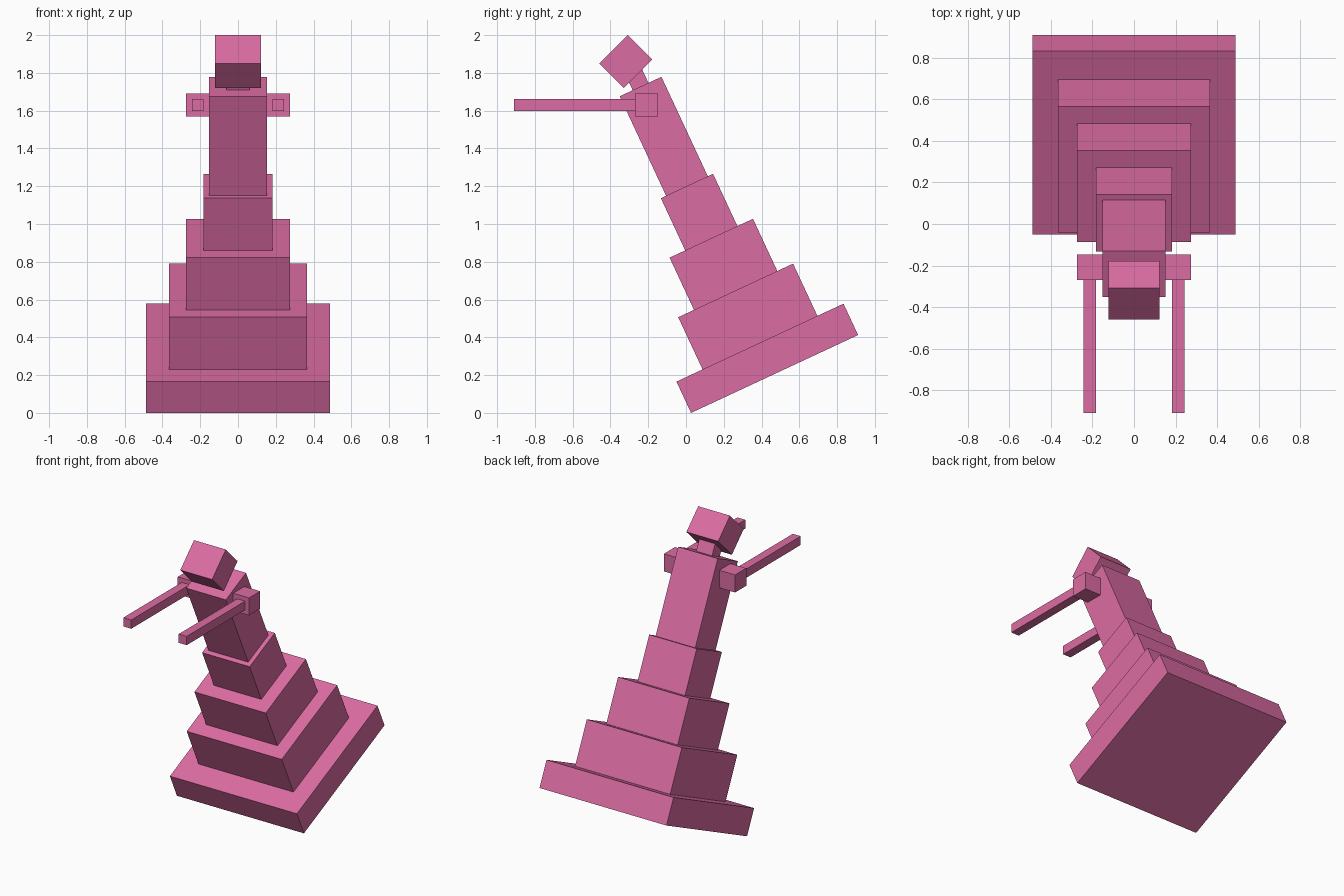
import bpy, math
from mathutils import Vector, Matrix

if "Cube" in bpy.data.objects:
    bpy.data.objects.remove(bpy.data.objects["Cube"])

pink = bpy.data.materials.new("pink")
pink.diffuse_color = (0.71, 0.15, 0.36, 1)
pink.use_nodes = True
pink.node_tree.nodes["Principled BSDF"].inputs["Base Color"].default_value = pink.diffuse_color

TILT = math.radians(25)
LEAN = Matrix.Translation((0, 0.469, 0.206)) @ Matrix.Rotation(TILT, 4, 'X')


def box(name, size, matrix):
    bpy.ops.mesh.primitive_cube_add(size=1)
    ob = bpy.context.object
    ob.name = name
    ob.data.transform(Matrix.Diagonal((*size, 1)))
    ob.matrix_world = matrix
    ob.data.materials.append(pink)
    return ob


def leaning(name, width, depth, low, high):
    """Box stacked along the leaning axis between two heights."""
    box(name, (width, depth, high - low),
        LEAN @ Matrix.Translation((0, 0, (low + high) / 2)))


# Stepped skirt, torso and neck, all along the leaning axis
leaning("base", 0.976, 0.976, 0, 0.183)
leaning("skirt_lower", 0.73, 0.671, 0.183, 0.488)
leaning("skirt_middle", 0.548, 0.487, 0.488, 0.793)
leaning("skirt_upper", 0.365, 0.305, 0.793, 1.098)
leaning("torso", 0.305, 0.244, 1.098, 1.679)
leaning("neck", 0.122, 0.092, 1.679, 1.80)

# Head, nodding further forward
box("head", (0.244, 0.213, 0.183),
    Matrix.Translation((0, -0.319, 1.861)) @ Matrix.Rotation(math.radians(45), 4, 'X'))

# Level shoulders and outstretched arms
for side, s in (("left", -1), ("right", 1)):
    box(side + "_shoulder", (0.122, 0.122, 0.122),
        Matrix.Translation((s * 0.213, -0.209, 1.63)))
    box(side + "_arm", (0.061, 0.641, 0.061),
        Matrix.Translation((s * 0.213, -0.5905, 1.63)))
